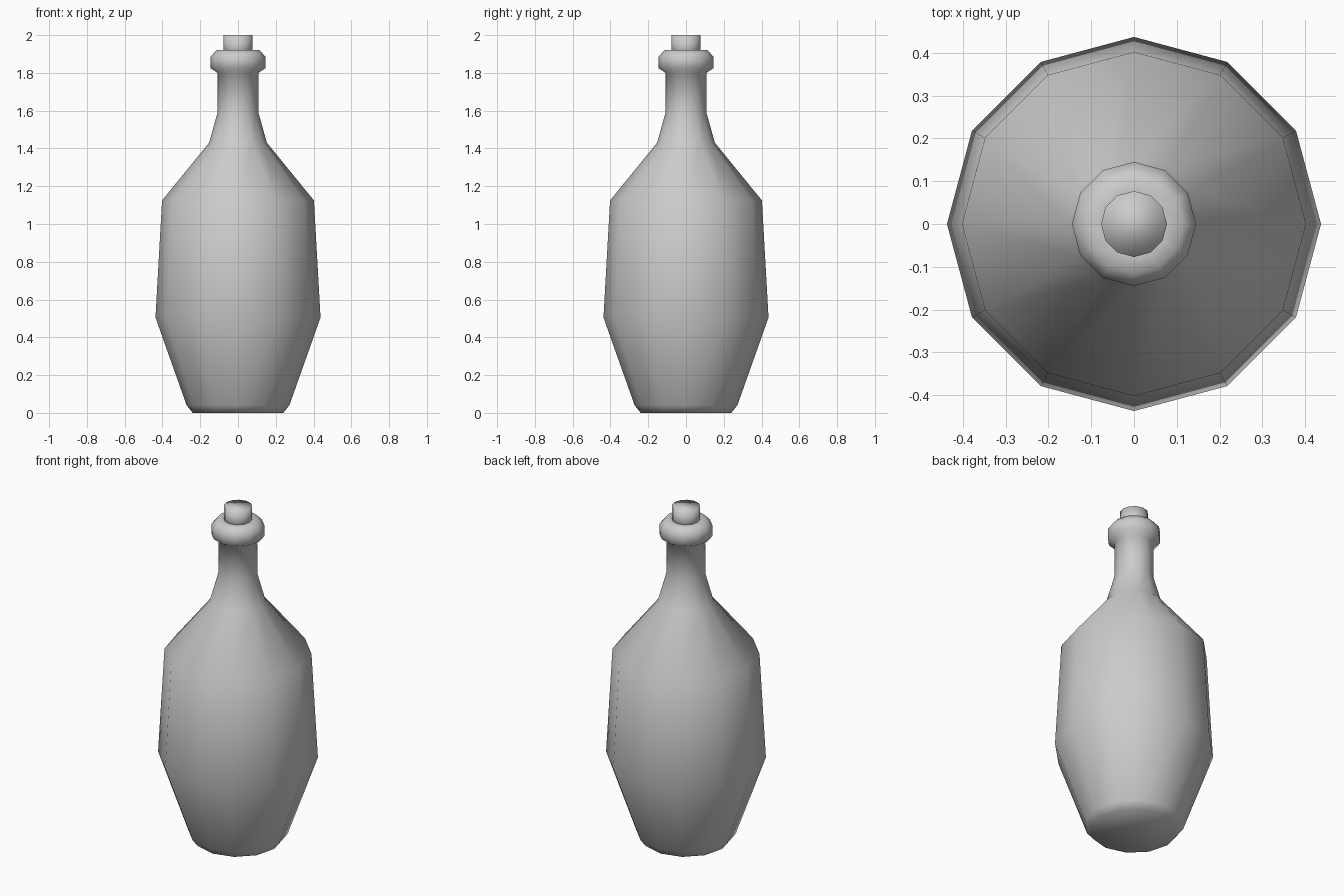
import bpy
import bmesh
import math

cube = bpy.data.objects.get("Cube")
if cube:
    bpy.data.objects.remove(cube, do_unlink=True)

SIDES = 12

grey = bpy.data.materials.new("plain_grey")
grey.use_nodes = True
colour = (0.6, 0.6, 0.6, 1.0)
grey.diffuse_color = colour
grey.node_tree.nodes["Principled BSDF"].inputs["Base Color"].default_value = colour


def lathe(name, profile):
    """Turn a (radius, height) profile into a closed, smooth twelve-sided solid."""
    bm = bmesh.new()
    rings = []
    for radius, z in profile:
        angles = [2 * math.pi * i / SIDES for i in range(SIDES)]
        rings.append([bm.verts.new((radius * math.cos(a), radius * math.sin(a), z))
                      for a in angles])
    for low, high in zip(rings, rings[1:]):
        for i in range(SIDES):
            j = (i + 1) % SIDES
            bm.faces.new((low[i], low[j], high[j], high[i]))
    bm.faces.new(rings[0][::-1])
    bm.faces.new(rings[-1])
    for face in bm.faces:
        face.smooth = True
    mesh = bpy.data.meshes.new(name)
    bm.to_mesh(mesh)
    bm.free()
    mesh.materials.append(grey)
    obj = bpy.data.objects.new(name, mesh)
    bpy.context.collection.objects.link(obj)
    return obj


# Body, shoulder, neck, rounded lip and mouth
lathe("bottle", [
    (0.24, 0.0), (0.272, 0.04), (0.437, 0.505), (0.402, 1.125),
    (0.153, 1.43), (0.108, 1.59), (0.108, 1.80), (0.145, 1.825),
    (0.145, 1.885), (0.115, 1.92), (0.077, 1.92),
])

# Stopper pushed into the mouth
lathe("cork", [(0.077, 1.88), (0.077, 2.0)])
